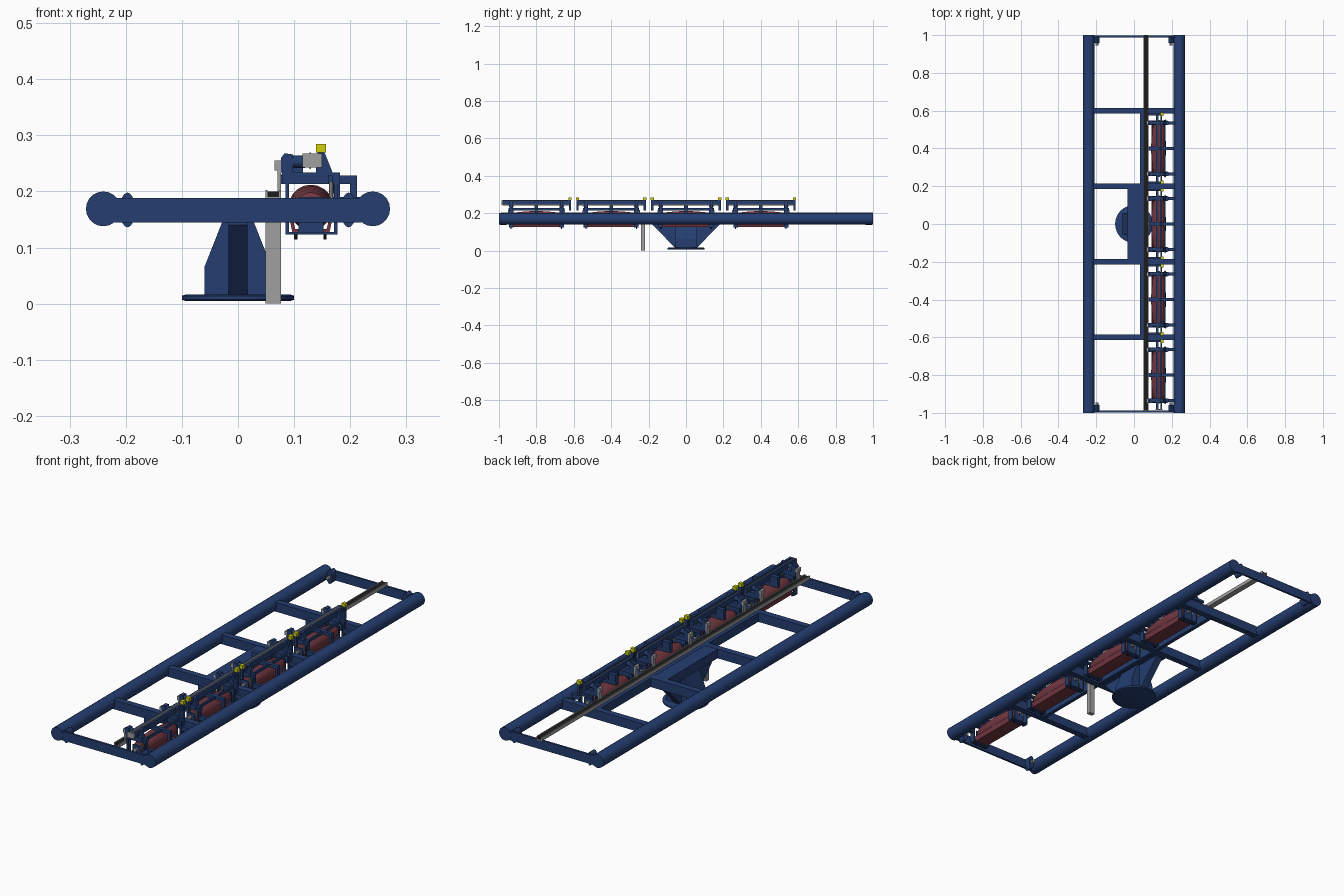
import bpy, bmesh, math
from mathutils import Vector, Matrix

def mat(name, c):
    m = bpy.data.materials.new(name)
    m.diffuse_color = (*c, 1)
    return m

BLUE = mat("navy_blue", (0.018, 0.048, 0.165))
RED = mat("dark_red", (0.17, 0.038, 0.052))
GREY = mat("grey", (0.35, 0.35, 0.35))
BLACK = mat("black", (0.012, 0.012, 0.012))
YELLOW = mat("yellow", (0.62, 0.62, 0.003))

def finish(name, bm, m, smooth=False):
    bmesh.ops.recalc_face_normals(bm, faces=bm.faces)
    me = bpy.data.meshes.new(name)
    bm.to_mesh(me)
    bm.free()
    me.materials.append(m)
    ob = bpy.data.objects.new(name, me)
    bpy.context.collection.objects.link(ob)
    if smooth:
        bpy.ops.object.select_all(action='DESELECT')
        ob.select_set(True)
        bpy.context.view_layer.objects.active = ob
        bpy.ops.object.shade_smooth_by_angle(angle=math.radians(35))
    return ob

def box(name, x, y, z, m):
    """Box from three (low, high) ranges."""
    bm = bmesh.new()
    bmesh.ops.create_cube(bm, size=1)
    for v in bm.verts:
        v.co = Vector([(r[0] + r[1]) / 2 + c * (r[1] - r[0]) for r, c in zip((x, y, z), v.co)])
    return finish(name, bm, m)

def prism(name, pts, a, b, m, axis='y'):
    """Extrude an (x,z) profile along y, or a (y,z) profile along x."""
    bm = bmesh.new()
    place = (lambda p, t: (p[0], t, p[1])) if axis == 'y' else (lambda p, t: (t, p[0], p[1]))
    f = bm.faces.new([bm.verts.new(place(p, a)) for p in pts])
    ext = bmesh.ops.extrude_face_region(bm, geom=[f])
    d = Vector((0, b - a, 0)) if axis == 'y' else Vector((b - a, 0, 0))
    bmesh.ops.translate(bm, vec=d, verts=[g for g in ext['geom'] if isinstance(g, bmesh.types.BMVert)])
    return finish(name, bm, m)

def lathe(name, centre, prof, m, axis='y', n=20, squash=1.0):
    """Solid of revolution from (radius, offset) pairs along an axis."""
    bm = bmesh.new()
    rings = []
    for r, t in prof:
        ring = []
        for i in range(n):
            a = 2 * math.pi * i / n
            u, w = r * squash * math.cos(a), r * math.sin(a)
            p = {'y': (u, t, w), 'z': (u, w, t), 'x': (t, u, w)}[axis]
            ring.append(bm.verts.new(Vector(centre) + Vector(p)))
        rings.append(ring)
    for a, b in zip(rings, rings[1:]):
        for i in range(n):
            bm.faces.new((a[i], a[(i + 1) % n], b[(i + 1) % n], b[i]))
    bm.faces.new(rings[0])
    bm.faces.new(rings[-1])
    return finish(name, bm, m, True)

# main frame: side tubes, corner lugs, end plates, cross beams
for s in (-1, 1):
    lathe("side_tube", (s * 0.24, 0, 0.169), [(0.031, -1), (0.031, 1)], BLUE)
    box("end_plate", (-0.22, 0.22), sorted((s * 0.988, s * 0.998)), (0.145, 0.188), BLUE)
    for e in (-1, 1):
        lathe("corner_lug", (s * 0.197, e * 0.977, 0.167), [(0.031, -0.018), (0.031, 0.018)], BLUE, n=16, squash=0.45)
        lathe("corner_bolt", (s * 0.197, e * 0.953, 0.167), [(0.008, -0.008), (0.008, 0.008)], GREY, n=8)
for y in (-0.6, -0.2, 0.2, 0.6):
    box("cross_beam", (-0.22, 0.22), (y - 0.015, y + 0.015), (0.145, 0.188), BLUE)
box("inner_beam", (0.032, 0.05), (-0.6, 0.6), (0.147, 0.188), BLUE)

# pedestal
lathe("base_disc", (0, 0, 0), [(0.094, 0.005), (0.1, 0.007), (0.1, 0.014), (0.094, 0.016)], BLUE, 'z', 32)
prism("pedestal_column", [(-0.06, 0.016), (0.06, 0.016), (0.06, 0.065), (0.028, 0.146), (-0.028, 0.146),
                          (-0.06, 0.065)], -0.058, 0.058, BLUE)
prism("pedestal_gusset", [(-0.06, 0.016), (0.06, 0.016), (0.18, 0.14), (0.18, 0.146), (-0.18, 0.146),
                          (-0.18, 0.14)], -0.017, 0.017, BLUE, 'x')
box("pedestal_top", (-0.034, 0.034), (-0.2, 0.2), (0.145, 0.187), BLUE)

# cable channel with its black insert and support leg
prism("channel", [(0.049, 0.186), (0.077, 0.186), (0.077, 0.203), (0.073, 0.203), (0.073, 0.19),
                  (0.053, 0.19), (0.053, 0.203), (0.049, 0.203)], -0.99, 1, GREY)
box("channel_insert", (0.053, 0.073), (-0.988, 0.998), (0.19, 0.2), BLACK)
box("channel_leg", (0.049, 0.077), (-0.24, -0.22), (0, 0.188), GREY)

# four identical roller stations
for yc in (-0.8, -0.4, 0.0, 0.4):
    # barrel roller and the tray under it
    lathe("roller", (0.13, yc, 0.172), [(0.018, -0.13), (0.026, -0.125), (0.033, -0.1), (0.037, -0.06), (0.04, 0),
                                        (0.037, 0.06), (0.033, 0.1), (0.026, 0.125), (0.018, 0.13)], RED)
    lathe("roller_shaft", (0.13, yc, 0.172), [(0.008, -0.15), (0.008, 0.15)], GREY, n=10)
    prism("tray", [(0.092, 0.15), (0.098, 0.15), (0.102, 0.133), (0.158, 0.133), (0.162, 0.15), (0.168, 0.15),
                   (0.163, 0.127), (0.097, 0.127)], yc - 0.125, yc + 0.125, RED)

    for e in (-1, 1):
        y = yc + e * 0.135
        # hanger loop around the roller end
        for x in (0.086, 0.172):
            box("hanger_side", (x - 0.001, x + 0.005), (y - 0.012, y + 0.012), (0.127, 0.215), BLUE)
        box("hanger_floor", (0.085, 0.177), (y - 0.012, y + 0.012), (0.123, 0.128), BLUE)
        box("bearing_plate", (0.108, 0.152), (y - 0.003, y + 0.003), (0.127, 0.19), BLUE)
        for x in (0.103, 0.155):
            lathe("hanger_bolt", (x, y, 0.119), [(0.003, -0.005), (0.003, 0.006)], BLACK, 'z', 8)
        # upper arm with chamfered head, spacer and grey post beside the channel
        box("upper_arm", (0.078, 0.182), (y - 0.01, y + 0.01), (0.213, 0.234), BLUE)
        prism("arm_head", [(0.077, 0.234), (0.098, 0.234), (0.098, 0.266), (0.083, 0.268), (0.077, 0.26)],
              y - 0.012, y + 0.012, BLUE)
        lathe("spacer", (0.107, y, 0.253), [(0.011, -0.012), (0.011, 0.012)], BLUE, 'x', 12)
        box("grey_post", (0.07, 0.077), (y - 0.01, y + 0.01), (0.2, 0.237), GREY)
        box("grey_block", (0.065, 0.077), (y - 0.012, y + 0.012), (0.237, 0.255), GREY)
        # outer bracket reaching down to the side tube
        prism("outer_bracket", [(0.139, 0.234), (0.139, 0.268), (0.155, 0.268), (0.168, 0.235), (0.182, 0.214),
                                (0.182, 0.19), (0.172, 0.19), (0.168, 0.21)], y - 0.008, y + 0.008, BLUE)
        box("tube_bracket", (0.168, 0.222), (y - 0.008, y + 0.008), (0.17, 0.19), BLUE)
        lathe("grey_pin", (0.166, y + e * 0.014, 0.203), [(0.004, -0.014), (0.004, 0.014)], GREY, 'z', 8)
        # sensor post with yellow cap at each inner station end
        if not (yc == -0.8 and e == -1):
            ye = yc + e * 0.18
            box("sensor_post", (0.142, 0.154), (ye - 0.006, ye + 0.006), (0.215, 0.27), BLUE)
            box("sensor_cap", (0.139, 0.157), (ye - 0.009, ye + 0.009), (0.269, 0.285), YELLOW)
            box("sensor_arm", (0.075, 0.15), (ye - 0.005, ye + 0.005), (0.218, 0.23), BLUE)

    # middle arm, long guide bars and lower tie bar
    box("middle_arm", (0.077, 0.212), (yc - 0.008, yc + 0.008), (0.213, 0.228), BLUE)
    box("middle_drop", (0.2, 0.212), (yc - 0.008, yc + 0.008), (0.18, 0.214), BLUE)
    box("middle_head", (0.078, 0.116), (yc - 0.01, yc + 0.01), (0.228, 0.262), BLUE)
    box("guide_bar_inner", (0.117, 0.127), (yc - 0.18, yc + 0.18), (0.244, 0.267), BLUE)
    box("guide_bar_outer", (0.139, 0.149), (yc - 0.18, yc + 0.18), (0.246, 0.268), BLUE)
    box("guide_strip", (0.127, 0.13), (yc - 0.18, yc + 0.18), (0.24, 0.269), GREY)
    box("tie_bar", (0.16, 0.168), (yc - 0.15, yc + 0.15), (0.215, 0.228), BLUE)

# grey end stop on the front station
box("end_stop", (0.115, 0.15), (-0.986, -0.98), (0.243, 0.268), GREY)
